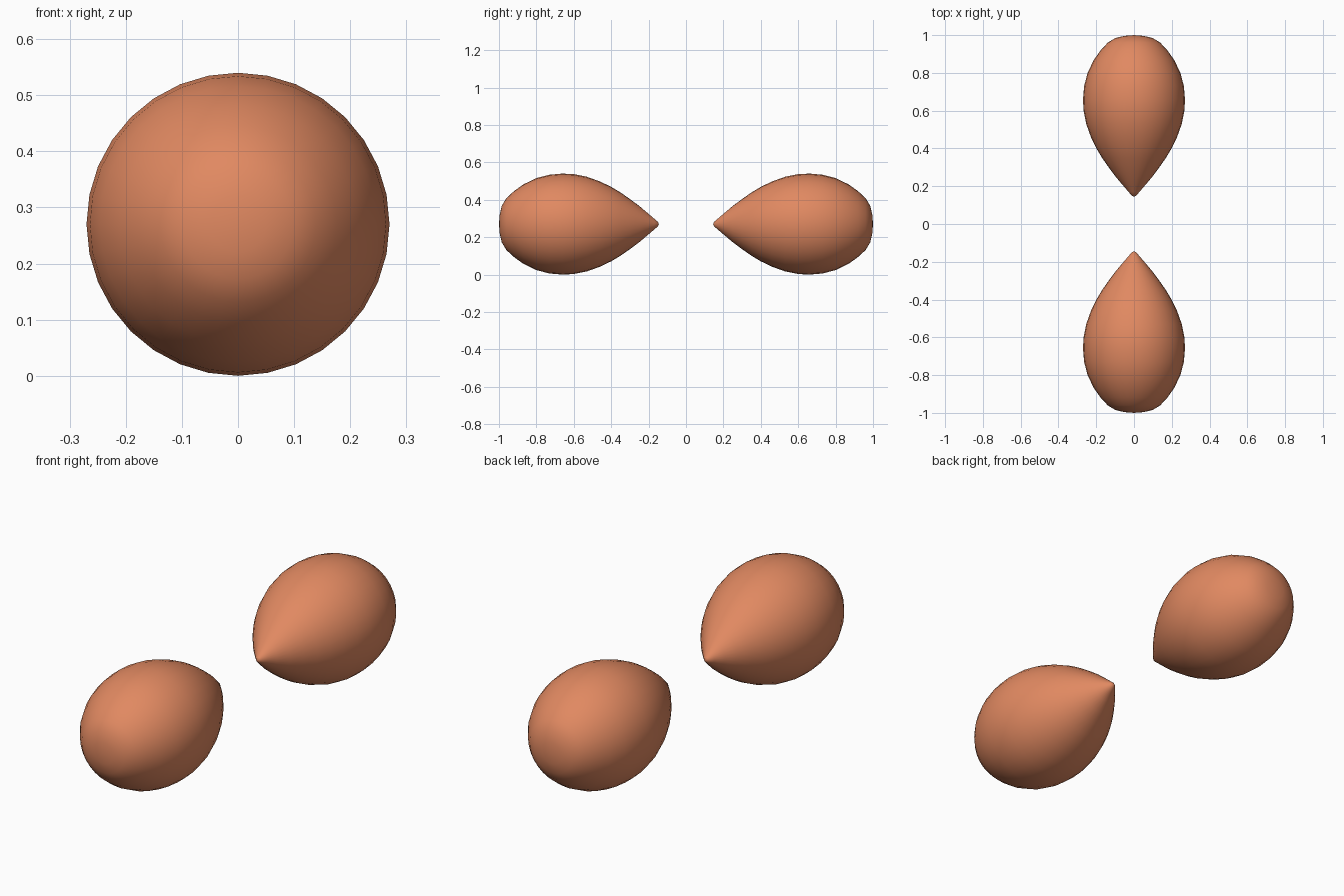
import bpy, bmesh
from math import pi, cos, sin

if "Cube" in bpy.data.objects:
    bpy.data.objects.remove(bpy.data.objects["Cube"])

SEGMENTS = 32
AXIS_Z = 0.27
# teardrop profile: (distance along y, radius)
PROFILE = [(0.145, 0), (0.15, 0.012), (0.17, 0.029), (0.205, 0.059), (0.25, 0.097),
           (0.30, 0.134), (0.35, 0.169), (0.40, 0.199), (0.46, 0.228), (0.53, 0.253),
           (0.60, 0.267), (0.66, 0.27), (0.73, 0.264), (0.80, 0.246), (0.87, 0.212),
           (0.92, 0.176), (0.96, 0.139), (0.985, 0.098), (0.996, 0.05), (1.0, 0)]

clay = bpy.data.materials.new("terracotta")
clay.diffuse_color = (0.75, 0.25, 0.12, 1)
clay.use_nodes = True
clay.node_tree.nodes["Principled BSDF"].inputs["Base Color"].default_value = clay.diffuse_color


def teardrop(name, side):
    # revolve the profile around the y axis, tip toward the centre
    bm = bmesh.new()
    rings = []
    for d, r in PROFILE:
        count = SEGMENTS if r else 1
        rings.append([bm.verts.new((r * cos(2 * pi * i / SEGMENTS), side * d,
                                    AXIS_Z + r * sin(2 * pi * i / SEGMENTS)))
                      for i in range(count)])
    for a, b in zip(rings, rings[1:]):
        for i in range(SEGMENTS):
            j = (i + 1) % SEGMENTS
            quad = [a[i % len(a)], a[j % len(a)], b[j % len(b)], b[i % len(b)]]
            bm.faces.new(list(dict.fromkeys(quad)))
    bmesh.ops.recalc_face_normals(bm, faces=bm.faces)
    for f in bm.faces:
        f.smooth = True
    mesh = bpy.data.meshes.new(name)
    bm.to_mesh(mesh)
    bm.free()
    mesh.materials.append(clay)
    bpy.context.collection.objects.link(bpy.data.objects.new(name, mesh))


# matching pair, front and back
teardrop("front_teardrop", -1)
teardrop("back_teardrop", 1)
